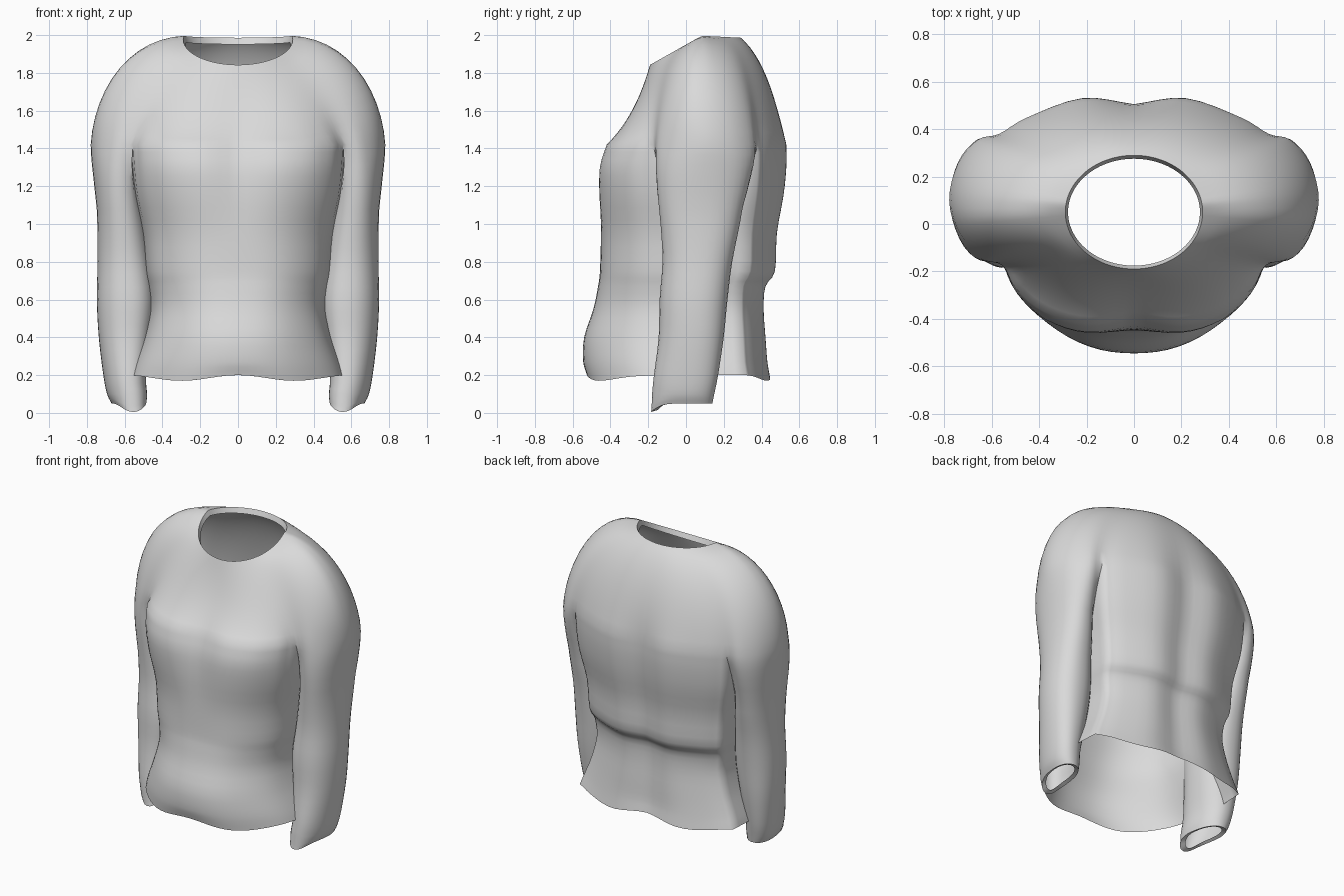
import bpy, bmesh
from math import sin, cos, pi, radians
from mathutils import Vector

cube = bpy.data.objects.get("Cube")
if cube:
    bpy.data.objects.remove(cube, do_unlink=True)


def spline(points, steps):
    """Smooth curve through points of any dimension."""
    pts = [Vector(p) for p in points]
    pts = [pts[0] * 2 - pts[1]] + pts + [pts[-1] * 2 - pts[-2]]
    out = []
    for a, b, c, d in zip(pts, pts[1:], pts[2:], pts[3:]):
        for i in range(steps):
            t = i / steps
            out.append(b + (c - a) * (t / 2) + (a * 2 - b * 5 + c * 4 - d) * (t * t / 2)
                       + (b * 3 - a - c * 3 + d) * (t ** 3 / 2))
    return out + [pts[-2]]


def relax(points, passes):
    """Soften a half outline whose ends lie on the mirror line."""
    flip = Vector((-1, 1))
    for _ in range(passes):
        padded = [points[1] * flip[1]] + points + [points[-2] * flip[1]]
        padded[0] = Vector((flip[0] * points[1].x, points[1].y))
        padded[-1] = Vector((flip[0] * points[-2].x, points[-2].y))
        points = [(a + b * 2 + c) / 4 for a, b, c in zip(padded, padded[1:], padded[2:])]
    return points


def power(value, p):
    return abs(value) ** p * (1 if value > 0 else -1)


bm = bmesh.new()


def add_row(points):
    return [bm.verts.new(p) for p in points]


def skin(rows, closed=False):
    """Join neighbouring rows with quads."""
    for top, low in zip(rows, rows[1:]):
        n = len(top)
        for j in range(n if closed else n - 1):
            k = (j + 1) % n
            bm.faces.new((top[j], low[j], low[k], top[k]))


# Chest outline at armpit height, from front centre round the arm to back centre
STEP = 4
ARMPIT_Z = 1.42
outline = spline([(0, -.39), (.2, -.42), (.38, -.37), (.5, -.27), (.555, -.175), (.65, -.145),
                  (.74, -.045), (.78, .1), (.745, .25), (.66, .355), (.57, .38),
                  (.45, .45), (.22, .53), (0, .505)], STEP)
soft_outline = relax(outline, 12)
front_crease, back_crease = 4 * STEP, 10 * STEP
last = len(outline) - 1

# Yoke and shoulders: neckline flowing down to the chest outline
yoke = [[] for _ in range(14)]
for j, (crisp, soft) in enumerate(zip(outline, soft_outline)):
    a = pi * j / last
    front, back = max(0, cos(a)), max(0, -cos(a))
    neck = Vector((.29 * sin(a), .05 - .24 * cos(a)))
    neck_z = 1.998 - .135 * max(0, cos(a) + .15) - .012 * back
    bulge = 1.06 - 1.4 * front ** 1.5 - .5 * back
    yoke[0].append((neck.x * .96, .05 + (neck.y - .05) * .94, neck_z - .035))
    for i in range(13):
        s = i / 12
        out = s + (sin(s * pi / 2) - s) * bulge
        up = (1 - s) + (cos(s * pi / 2) - 1 + s) * bulge
        p = neck.lerp(soft.lerp(crisp, s ** 4), out)
        yoke[i + 1].append((p.x, p.y, ARMPIT_Z + (neck_z - ARMPIT_Z) * up))
yoke_rows = [add_row(r) for r in yoke]
skin(yoke_rows)
split = yoke_rows[-1]

# Underarm line shared by torso and sleeve
UNDER = 8
start, end = outline[front_crease], outline[back_crease]
under = [start.lerp(end, i / UNDER) + Vector((.015 * sin(pi * i / UNDER), 0))
         for i in range(1, UNDER)]
under_verts = add_row((p.x, p.y, ARMPIT_Z) for p in under)

# Torso: height, half width, front depth, back depth, belly
torso_ring = outline[:front_crease + 1] + under + outline[back_crease:]
soft_ring = relax(torso_ring, 12)
torso_rows = [split[:front_crease + 1] + under_verts + split[back_crease:]]
torso_shape = spline([(ARMPIT_Z, .565, .42, .53, 0), (1.3, .56, .46, .53, 0),
                      (1.15, .545, .45, .515, .02), (.95, .505, .42, .48, .045),
                      (.75, .49, .42, .47, .05), (.67, .475, .42, .42, .06),
                      (.55, .465, .43, .41, .075), (.4, .5, .46, .42, .095),
                      (.27, .55, .46, .43, .1), (.18, .575, .45, .445, .09)], 3)
for z, width, front, back, belly in torso_shape[1:]:
    row = []
    for crisp, soft in zip(torso_ring, soft_ring):
        p = crisp.lerp(soft, min(1, (ARMPIT_Z - z) * 2)) if crisp.y < 0 else crisp
        x = p.x * width / .565
        y = p.y * (front / .42 if p.y < 0 else back / .53)
        if p.y < 0:
            y -= belly * max(0, cos(pi * x / width / 2)) ** 2 * min(1, -p.y / .3)
        fade = min(1, max(0, (.27 - z) / .08))
        row.append((x, y, z + fade * (.02 - .03 * sin(pi * x / .6) ** 2)))
    torso_rows.append(add_row(row))
skin(torso_rows)

# Sleeve: height, inner x, outer x, front y, back y
armhole = outline[front_crease:back_crease + 1] + under[::-1]
sleeve_rows = [split[front_crease:back_crease + 1] + under_verts[::-1]]
arc = back_crease - front_crease
angles = [radians(-130 + 260 * i / arc) for i in range(arc + 1)]
angles += [radians(130 + 100 * i / UNDER) for i in range(1, UNDER)]
sleeve_shape = spline([(ARMPIT_Z, .55, .775, -.17, .38), (1.25, .525, .757, -.16, .33),
                       (1.0, .49, .745, -.135, .285), (.8, .465, .743, -.125, .245),
                       (.6, .445, .746, -.14, .22), (.4, .465, .735, -.145, .2),
                       (.2, .49, .71, -.17, .17), (.1, .485, .69, -.18, .15),
                       (.05, .49, .665, -.185, .14)], 3)
rings = list(sleeve_shape[1:])
rings.append(Vector((.06, .515, .645, -.15, .11)))   # turned-in cuff
for i, (z, inner, outer, front, back) in enumerate(rings):
    row = []
    blend = min(1, (i + 1) / 5)
    for a, hole in zip(angles, armhole):
        dip = .045 * max(0, -sin(a)) ** 3 if z < .09 else 0
        y = (front + back) / 2 + (back - front) / 2 * power(sin(a), .9)
        x = (inner + outer) / 2 + (outer - inner) / 2 * power(cos(a), .9)
        x += .15 * (y - (front + back) / 2) * (1 - z / ARMPIT_Z)
        p = hole.lerp(Vector((x, y)), blend)
        row.append((p.x, p.y, z - dip))
    sleeve_rows.append(add_row(row))
skin(sleeve_rows, closed=True)

# Garment object, mirrored to the other side
mesh = bpy.data.meshes.new("long_sleeved_top")
bm.to_mesh(mesh)
bm.free()
top = bpy.data.objects.new("long_sleeved_top", mesh)
bpy.context.collection.objects.link(top)

cloth = bpy.data.materials.new("light_grey_cloth")
cloth.use_nodes = True
colour = (.7, .7, .7, 1)
cloth.diffuse_color = colour
cloth.node_tree.nodes["Principled BSDF"].inputs["Base Color"].default_value = colour
mesh.materials.append(cloth)

mirror = top.modifiers.new("mirror", "MIRROR")
mirror.use_clip = True
mirror.merge_threshold = .002

bpy.ops.object.select_all(action="DESELECT")
top.select_set(True)
bpy.context.view_layer.objects.active = top
bpy.ops.object.shade_smooth_by_angle(angle=radians(60))
